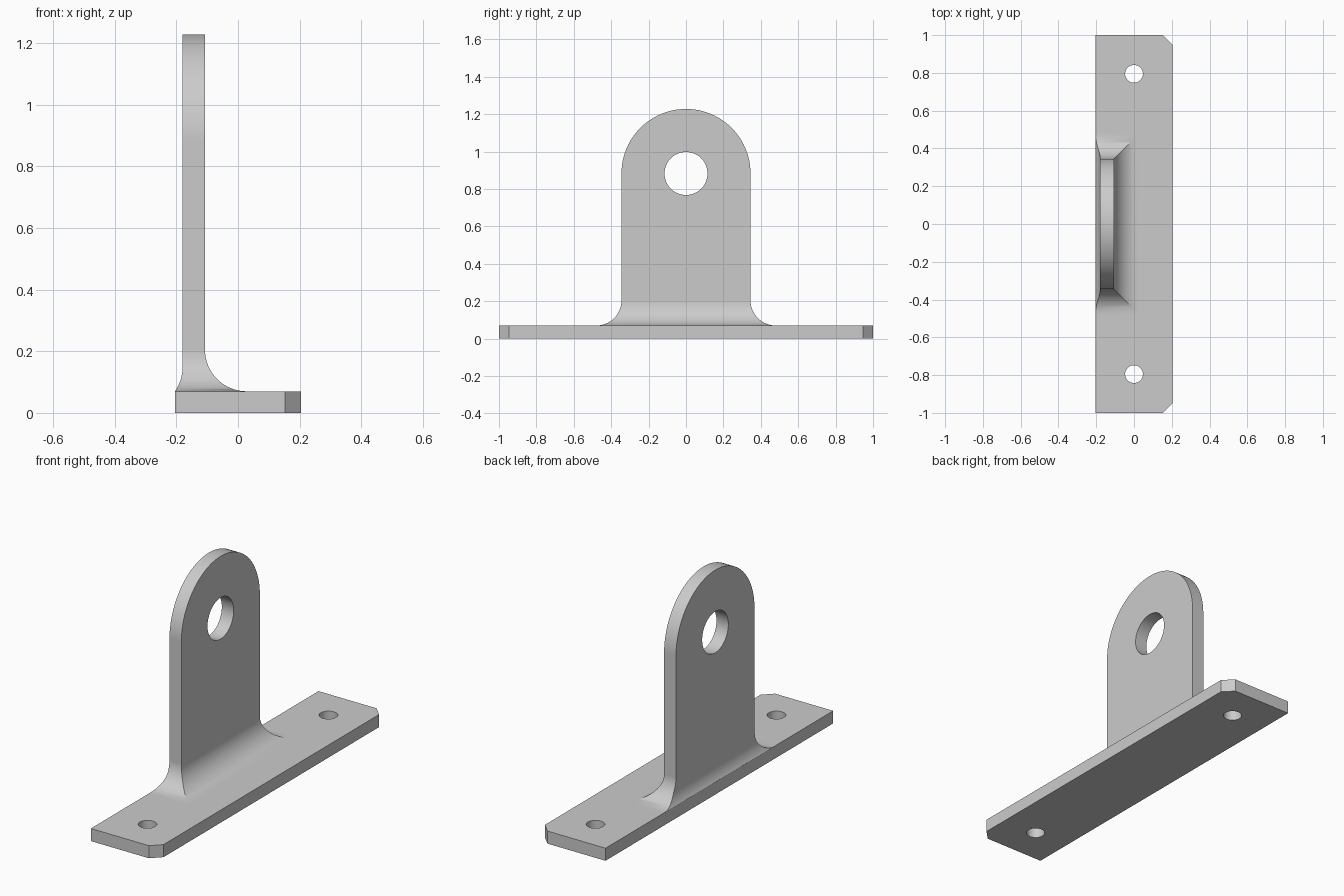
import bpy, bmesh, math
from mathutils import Matrix

if "Cube" in bpy.data.objects:
    bpy.data.objects.remove(bpy.data.objects["Cube"], do_unlink=True)

HALF_X, HALF_Y, BASE_Z, CHAMFER = 0.205, 1.0, 0.07, 0.053
BACK, FRONT, HALF_W, AXIS_Z = -0.18, -0.107, 0.345, 0.883
FILLET, BACK_RISE = 0.135, 0.078

steel = bpy.data.materials.new("plain_grey")
steel.use_nodes = True
grey = (0.6, 0.6, 0.6, 1)
steel.diffuse_color = grey
steel.node_tree.nodes["Principled BSDF"].inputs["Base Color"].default_value = grey


def make_object(name, bm):
    bmesh.ops.recalc_face_normals(bm, faces=bm.faces)
    mesh = bpy.data.meshes.new(name)
    bm.to_mesh(mesh)
    bm.free()
    mesh.materials.append(steel)
    ob = bpy.data.objects.new(name, mesh)
    bpy.context.collection.objects.link(ob)
    return ob


def activate(ob):
    bpy.ops.object.select_all(action="DESELECT")
    ob.select_set(True)
    bpy.context.view_layer.objects.active = ob


def drill(ob, place, radius, axis):
    """Cut a round hole through the object along x or z."""
    turn = Matrix.Rotation(math.pi / 2, 4, "Y") if axis == "X" else Matrix()
    bm = bmesh.new()
    bmesh.ops.create_cone(bm, cap_ends=True, segments=64, radius1=radius, radius2=radius,
                          depth=0.5, matrix=Matrix.Translation(place) @ turn)
    cutter = make_object("hole_cutter", bm)
    cutter.hide_render = True
    mod = ob.modifiers.new("hole", "BOOLEAN")
    mod.operation, mod.solver, mod.object = "DIFFERENCE", "EXACT", cutter
    activate(ob)
    bpy.ops.object.modifier_apply(modifier=mod.name)
    bpy.data.objects.remove(cutter, do_unlink=True)


def finish(ob):
    activate(ob)
    bpy.ops.object.shade_smooth_by_angle(angle=math.radians(25))
    mod = ob.modifiers.new("flat_face_normals", "WEIGHTED_NORMAL")
    mod.keep_sharp = True


# Base plate with two clipped corners and two screw holes
bm = bmesh.new()
outline = [(-HALF_X, -HALF_Y), (HALF_X - CHAMFER, -HALF_Y), (HALF_X, -HALF_Y + CHAMFER),
           (HALF_X, HALF_Y - CHAMFER), (HALF_X - CHAMFER, HALF_Y), (-HALF_X, HALF_Y)]
face = bm.faces.new([bm.verts.new((x, y, 0)) for x, y in outline])
top = bmesh.ops.extrude_face_region(bm, geom=[face])["geom"]
bmesh.ops.translate(bm, vec=(0, 0, BASE_Z), verts=[v for v in top if isinstance(v, bmesh.types.BMVert)])
base = make_object("base_plate", bm)
for side in (-1, 1):
    drill(base, (0, side * 0.795, 0), 0.047, "Z")
finish(base)

# Upright lug: rectangular rings follow the root fillet, then a rounded head
bm = bmesh.new()
rings = []
STEPS = 20
for i in range(STEPS + 1):
    a = math.pi / 2 * i / STEPS
    z = BASE_Z + FILLET * (1 - math.cos(a))
    out = FILLET * (1 - math.sin(a))
    drop = max(0, BASE_Z + BACK_RISE - z)
    back_out = FILLET - math.sqrt(FILLET ** 2 - drop ** 2)
    x0, x1, y = BACK - back_out, FRONT + out, HALF_W + out
    rings.append([bm.verts.new(p) for p in ((x0, -y, z), (x1, -y, z), (x1, y, z), (x0, y, z))])
bm.faces.new(rings[0])
for low, high in zip(rings, rings[1:]):
    for k in range(4):
        n = (k + 1) % 4
        bm.faces.new((low[k], low[n], high[n], high[k]))

ARC = 48
arcs = []
for x in (BACK, FRONT):
    arcs.append([bm.verts.new((x, HALF_W * math.cos(math.pi * i / ARC),
                               AXIS_Z + HALF_W * math.sin(math.pi * i / ARC))) for i in range(ARC + 1)])
b0, f0, f1, b1 = rings[-1]
back_loop = [b0, b1] + arcs[0]
front_loop = [f0, f1] + arcs[1]
bm.faces.new(back_loop)
bm.faces.new(front_loop)
for k in range(1, len(back_loop)):
    n = (k + 1) % len(back_loop)
    bm.faces.new((back_loop[k], back_loop[n], front_loop[n], front_loop[k]))
lug = make_object("upright_lug", bm)
drill(lug, ((BACK + FRONT) / 2, 0, AXIS_Z), 0.115, "X")
finish(lug)
